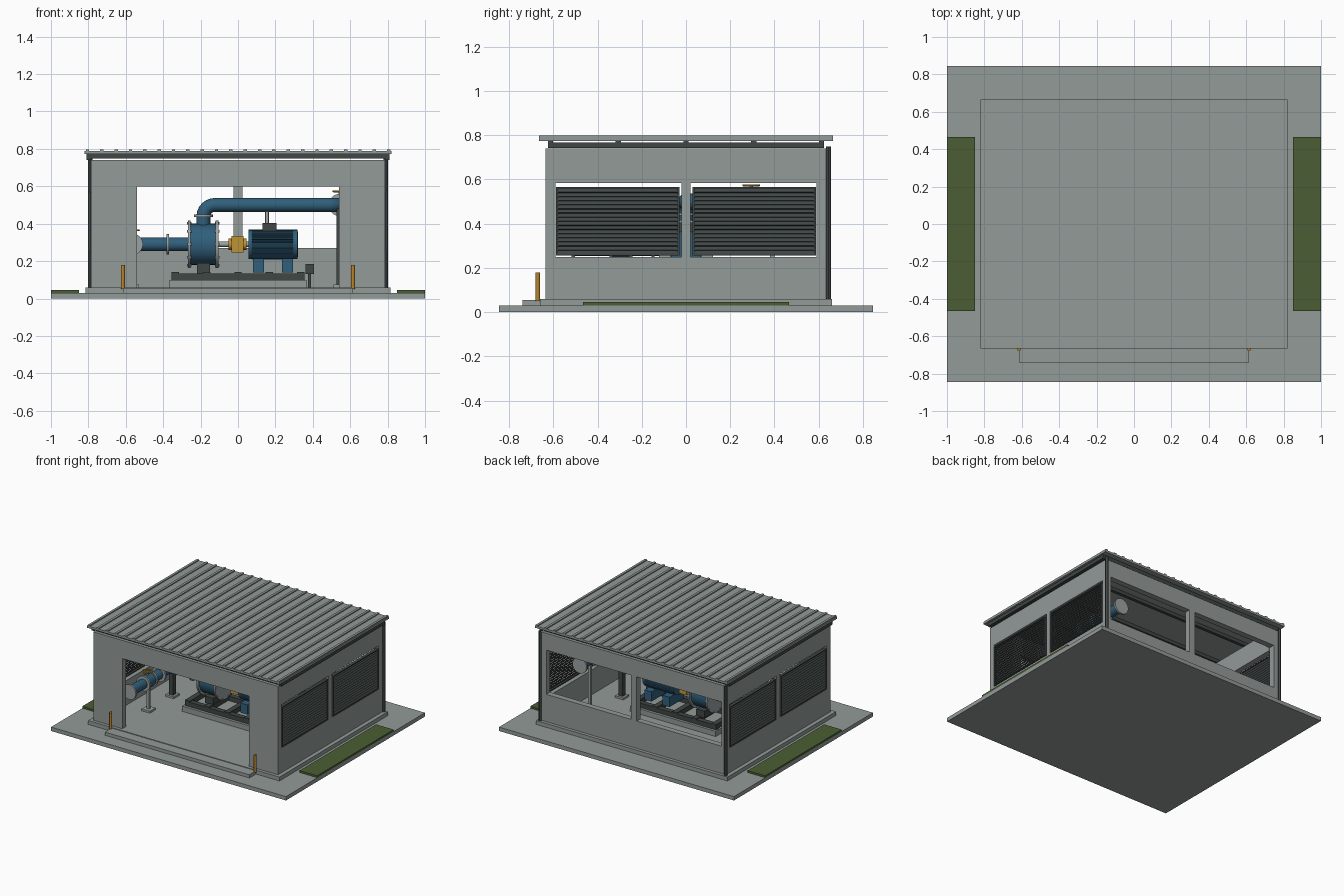
import bpy, math
from mathutils import Vector

if "Cube" in bpy.data.objects:
    bpy.data.objects.remove(bpy.data.objects["Cube"], do_unlink=True)


def material(name, r, g, b):
    m = bpy.data.materials.new(name)
    m.use_nodes = True
    m.diffuse_color = (r, g, b, 1)
    m.node_tree.nodes["Principled BSDF"].inputs["Base Color"].default_value = (r, g, b, 1)
    return m


CONCRETE = material("concrete grey", .29, .325, .315)
STEEL = material("pale steel", .33, .36, .36)
DARK = material("dark steel", .05, .063, .06)
BLUE = material("pump blue", .03, .115, .2)
YELLOW = material("safety yellow", .52, .29, .035)
ORANGE = material("bollard amber", .48, .23, .025)
GRASS = material("grass green", .07, .11, .033)


def finish(name, mat):
    o = bpy.context.object
    o.name = name
    o.data.materials.append(mat)
    return o


def box(name, x, y, z, mat):
    """Box from (low, high) ranges on each axis."""
    bpy.ops.mesh.primitive_cube_add(size=1, location=[sum(r) / 2 for r in (x, y, z)])
    o = finish(name, mat)
    o.scale = [abs(r[1] - r[0]) for r in (x, y, z)]
    bpy.ops.object.transform_apply(location=False, rotation=False, scale=True)
    return o


def rod(name, a, b, radius, mat, sides=24):
    """Cylinder between two points."""
    a, b = Vector(a), Vector(b)
    bpy.ops.mesh.primitive_cylinder_add(vertices=sides, radius=radius, depth=(b - a).length,
                                        location=(a + b) / 2)
    o = finish(name, mat)
    o.rotation_euler = (b - a).to_track_quat('Z', 'Y').to_euler()
    bpy.ops.object.shade_smooth_by_angle()
    return o


def pipe(name, points, radius, bend=.06):
    """Round pipe along a path, with curved elbows at the inner points."""
    pts = [Vector(p) for p in points]
    path = [pts[0]]
    for p, c, n in zip(pts, pts[1:], pts[2:]):
        u, v = (p - c).normalized() * bend, (n - c).normalized() * bend
        for i in range(7):
            t = i / 6 * math.pi / 2
            path.append(c + u * (1 - math.sin(t)) + v * (1 - math.cos(t)))
    path.append(pts[-1])
    cu = bpy.data.curves.new(name, 'CURVE')
    cu.dimensions = '3D'
    cu.bevel_depth, cu.bevel_resolution, cu.use_fill_caps = radius, 4, True
    sp = cu.splines.new('POLY')
    sp.points.add(len(path) - 1)
    for q, p in zip(sp.points, path):
        q.co = (*p, 1)
    cu.materials.append(BLUE)
    o = bpy.data.objects.new(name, cu)
    bpy.context.collection.objects.link(o)


def wheel(name, x, y, z):
    rod(name + "_stem", (x, y, z - .07), (x, y, z), .008, STEEL, 12)
    bpy.ops.mesh.primitive_torus_add(major_radius=.035, minor_radius=.005, location=(x, y, z),
                                     major_segments=24, minor_segments=8)
    finish(name, YELLOW)
    for d in ((.033, 0), (0, .033)):
        rod(name + "_spoke", (x - d[0], y - d[1], z), (x + d[0], y + d[1], z), .004, YELLOW, 8)


def support(name, x, y, top, mat=STEEL, half=.01):
    box(name + "_foot", (x - .035, x + .035), (y - .035, y + .035), (.06, .075), STEEL)
    box(name, (x - half, x + half), (y - half, y + half), (.07, top), mat)


# Ground, plinth and step
box("ground_slab", (-1, 1), (-.845, .845), (0, .03), CONCRETE)
box("plinth", (-.815, .815), (-.66, .66), (.03, .06), CONCRETE)
box("front_step", (-.615, .615), (-.74, -.66), (.03, .055), CONCRETE)

# Front wall and back wall with openings
W, D, T = .785, .635, .045
box("front_lintel", (-W, W), (-D, -D + T), (.6, .74), CONCRETE)
box("back_sill", (-W, W), (D - T, D), (.06, .27), CONCRETE)
box("back_lintel", (-W, W), (D - T, D), (.61, .74), CONCRETE)
box("back_mullion", (-.025, .025), (D - T, D), (.27, .61), CONCRETE)

for s, side in ((-1, "right"), (1, "left")):
    box(side + "_grass", (s * .85, s), (-.465, .465), (.03, .045), GRASS)
    box(side + "_front_pier", (s * .54, s * W), (-D, -D + T), (.06, .6), CONCRETE)
    box(side + "_back_pier", (s * .745, s * W), (D - T, D), (.27, .61), CONCRETE)
    # Side wall around two louvred openings
    xs = (s * (W - T), s * W)
    box(side + "_wall_sill", xs, (-D + T, D - T), (.06, .25), CONCRETE)
    box(side + "_wall_lintel", xs, (-D + T, D - T), (.585, .74), CONCRETE)
    box(side + "_wall_mullion", xs, (-.02, .02), (.25, .585), CONCRETE)
    for e in (-1, 1):
        ys = sorted((e * .034, e * .583))
        for y in ys:
            box(side + "_louvre_stile", (s * .765, s * .79), (y - .004, y + .004), (.257, .565), DARK)
        for z in (.26, .562):
            box(side + "_louvre_rail", (s * .765, s * .79), ys, (z - .004, z + .004), DARK)
        for i in range(16):
            o = box(side + "_louvre_slat", (s * .775, s * .781), ys, (.26, .284), DARK)
            o.location.z += i * .0186
            o.rotation_euler.y = -s * math.radians(32)
    # Rainwater pipe and bollard
    rod(side + "_downpipe", (s * .79, .645, .06), (s * .79, .645, .75), .011, DARK, 12)
    rod(side + "_bollard", (s * .615, -.67, .05), (s * .615, -.67, .18), .01, ORANGE, 12)
    # Roof edge beams
    box(side + "_eave_beam", (s * .785, s * .81), (-.625, .625), (.742, .768), DARK)

# Roof frame and ribbed sheet
for i in range(5):
    y = -.613 + i * .3065
    box("purlin", (-.81, .81), (y - .012, y + .012), (.748, .774), DARK)
box("roof_sheet", (-.82, .82), (-.665, .665), (.774, .79), CONCRETE)
for i in range(22):
    x = -.805 + i * .0767
    box("roof_rib", (x - .009, x + .009), (-.665, .665), (.788, .798), CONCRETE)

# Skid
box("skid_base", (-.365, .365), (-.16, .16), (.06, .1), CONCRETE)
for s in (-1, 1):
    box("skid_rail", (-.355, .355), (s * .1, s * .14), (.1, .135), DARK)
for i in range(5):
    x = -.335 + i * .1675
    box("skid_crossbar", (x - .02, x + .02), (-.14, .14), (.105, .142), DARK)
box("control_box", (.36, .405), (-.14, -.09), (.13, .185), DARK)
box("control_box_post", (.375, .39), (-.12, -.11), (.06, .13), DARK)

# Pump
H = .29
rod("pump_casing", (-.255, 0, H), (-.115, 0, H), .11, BLUE, 32)
for x in (-.26, -.112):
    rod("pump_flange", (x - .007, 0, H), (x + .007, 0, H), .128, STEEL, 32)
    for i in range(10):
        a = i * math.tau / 10
        y, z = .118 * math.cos(a), H + .118 * math.sin(a)
        rod("pump_bolt", (x - .012, y, z), (x + .012, y, z), .007, STEEL, 6)
box("pump_foot", (-.22, -.15), (-.09, .09), (.135, .19), DARK)
rod("shaft", (-.11, 0, H), (.07, 0, H), .014, STEEL, 16)
rod("coupling", (-.05, 0, H), (.045, 0, H), .03, YELLOW, 16)
box("coupling_guard", (-.035, .03), (-.045, .045), (.245, .335), YELLOW)

# Motor with cooling fins
rod("motor_body", (.06, 0, H), (.32, 0, H), .068, BLUE, 32)
for x0, x1 in ((.055, .075), (.295, .318)):
    rod("motor_end_bell", (x0, 0, H), (x1, 0, H), .078, BLUE, 32)
for i in range(24):
    a = i * math.tau / 24
    o = box("motor_fin", (.075, .295), (-.003, .003), (H - .08, H + .08), BLUE)
    o.rotation_euler.x = a / 2
for x in (.11, .265):
    box("motor_foot", (x - .03, x + .03), (-.085, .085), (.14, .215), BLUE)
box("terminal_box", (.13, .205), (-.045, .045), (.36, .405), DARK)
rod("pipe_hanger", (.155, 0, .4), (.155, 0, .47), .01, STEEL, 12)

# Suction and discharge pipes
R = .037
X, X2, Z2 = -.565, .545, .5
pipe("suction_pipe", [(X, -.51, H), (X, 0, H), (-.25, 0, H)], R)
pipe("discharge_pipe", [(-.185, 0, .38), (-.185, 0, Z2), (X2, 0, Z2), (X2, .51, Z2)], R)
for y in (-.51, -.34, -.25, -.15):
    rod("suction_flange", (X, y - .007, H), (X, y + .007, H), .057, STEEL)
for y in (.1, .25, .34, .51):
    rod("discharge_flange", (X2, y - .007, Z2), (X2, y + .007, Z2), .06, STEEL)
rod("suction_collar", (-.382, 0, H), (-.368, 0, H), .055, STEEL)
rod("outlet_collar", (-.185, 0, .437), (-.185, 0, .449), .05, STEEL)
rod("suction_valve", (X, -.34, H), (X, -.25, H), .048, BLUE)
rod("discharge_valve", (X2, .25, Z2), (X2, .34, Z2), .048, BLUE)
wheel("suction_handwheel", X, -.295, .365)
wheel("discharge_handwheel", X2, .295, .573)
support("suction_support", X, -.28, .26)
support("suction_elbow_post", X, .01, .27, DARK, .018)
support("discharge_support", X2, .39, .47)
support("discharge_elbow_post", X2, 0, .48, DARK, .018)
